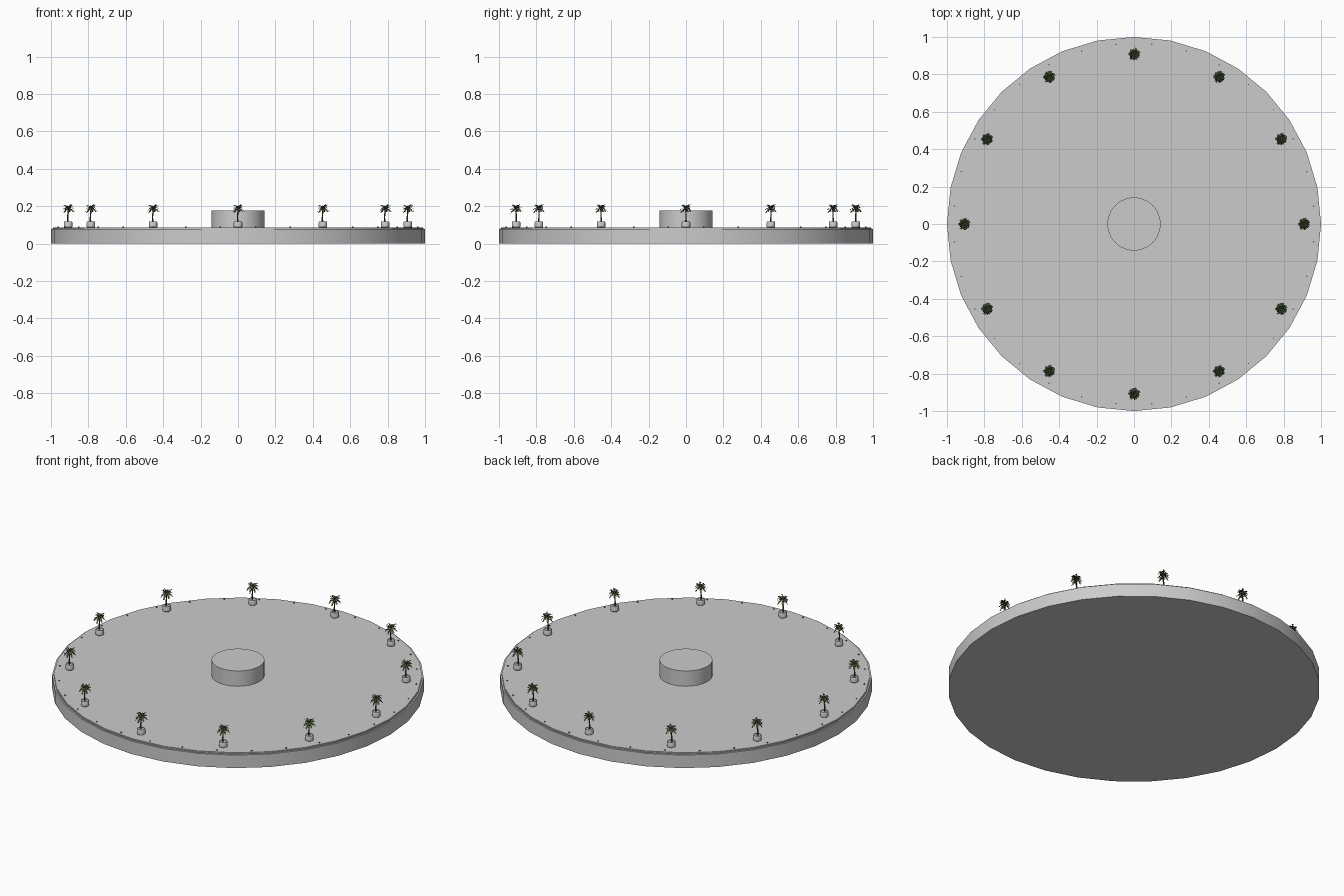
import bpy, bmesh, math, random
from mathutils import Vector, Matrix

if "Cube" in bpy.data.objects:
    bpy.data.objects.remove(bpy.data.objects["Cube"])

random.seed(4)


def material(name, color):
    m = bpy.data.materials.new(name)
    m.diffuse_color = (*color, 1)
    m.use_nodes = True
    m.node_tree.nodes["Principled BSDF"].inputs["Base Color"].default_value = m.diffuse_color
    return m


STONE = material("stone", (0.55, 0.55, 0.55))
BARK = material("bark", (0.09, 0.06, 0.035))
LEAF = material("leaf", (0.07, 0.11, 0.035))
DARK = material("dark_fitting", (0.12, 0.12, 0.13))


def finish(name, bm, mat=None, smooth=True):
    bmesh.ops.recalc_face_normals(bm, faces=bm.faces)
    mesh = bpy.data.meshes.new(name)
    bm.to_mesh(mesh)
    bm.free()
    if mat:
        mesh.materials.append(mat)
    ob = bpy.data.objects.new(name, mesh)
    bpy.context.collection.objects.link(ob)
    if smooth:
        bpy.ops.object.select_all(action='DESELECT')
        bpy.context.view_layer.objects.active = ob
        ob.select_set(True)
        bpy.ops.object.shade_smooth_by_angle(angle=math.radians(35))
    return ob


def lathe(name, profile, sides, mat=None, centers=None):
    """Closed solid of revolution from (radius, z) points; centers may drift in x."""
    bm = bmesh.new()
    rings = []
    for i, (r, z) in enumerate(profile):
        cx = centers[i] if centers else 0
        rings.append([bm.verts.new((cx + r * math.cos(math.tau * k / sides),
                                    r * math.sin(math.tau * k / sides), z))
                      for k in range(sides)])
    for a, b in zip(rings, rings[1:]):
        for k in range(sides):
            n = (k + 1) % sides
            bm.faces.new((a[k], a[n], b[n], b[k]))
    bm.faces.new(rings[0])
    bm.faces.new(rings[-1])
    return finish(name, bm, mat)


# Platform, floor and central drum
lathe("platform_base", [(1, 0), (1, 0.077), (0.992, 0.077), (0.992, 0.083)], 32)
lathe("platform_floor", [(0.988, 0.08), (0.988, 0.086)], 32, STONE)
lathe("central_drum", [(0.142, 0.08), (0.142, 0.177)], 48)

# Small floor fittings near the rim
bm = bmesh.new()
for k in range(32):
    a = math.tau * (k + 0.5) / 32
    bmesh.ops.create_cone(bm, cap_ends=True, segments=8, radius1=0.004, radius2=0.004,
                          depth=0.006, matrix=Matrix.Translation(
                              (0.965 * math.cos(a), 0.965 * math.sin(a), 0.087)))
finish("rim_fittings", bm, DARK)


# Palm crown: arching fronds with paired leaflets
def palm_crown():
    bm = bmesh.new()
    for i in range(22):
        a = i * 2.39996
        rise = (0.85, 0.4, -0.05)[i % 3] + random.uniform(-0.15, 0.15)
        out = Vector((math.cos(a), math.sin(a), 0))
        side = Vector((-math.sin(a), math.cos(a), 0))
        length = random.uniform(0.029, 0.034)

        def spine(t):
            return out * length * t * (1 - 0.2 * max(rise, 0)) + Vector(
                (0, 0, 0.19 + length * (1.25 * rise * t - 0.65 * t * t)))

        steps = 7
        for s in range(steps):
            t = 0.2 + 0.75 * s / (steps - 1)
            p, q = spine(t - 0.07), spine(t + 0.07)
            w = 0.010 * math.sin(math.pi * (0.2 + 0.65 * t))
            for sg in (-1, 1):
                tip = spine(t) + side * sg * w + out * 0.004 - Vector((0, 0, 0.003))
                bm.faces.new([bm.verts.new(v) for v in (p, q, tip)])
    return finish("palm_crown", bm, LEAF, False)


# One palm tree, then twelve around the edge
parts = [
    lathe("planter", [(0.02, 0.085), (0.023, 0.089), (0.023, 0.112), (0.021, 0.117),
                      (0.018, 0.117), (0.018, 0.114)], 16, STONE),
    lathe("palm_trunk", [(0.0045, 0.112), (0.0035, 0.14), (0.003, 0.165), (0.004, 0.192)],
          8, BARK, [-0.002, -0.003, -0.001, 0]),
    palm_crown(),
]
for k in range(12):
    a = math.tau * k / 12
    spot = Matrix.Translation((0.908 * math.cos(a), 0.908 * math.sin(a), 0))
    for part in parts:
        ob = part
        if k < 11:
            ob = part.copy()
            bpy.context.collection.objects.link(ob)
        ob.matrix_world = spot
